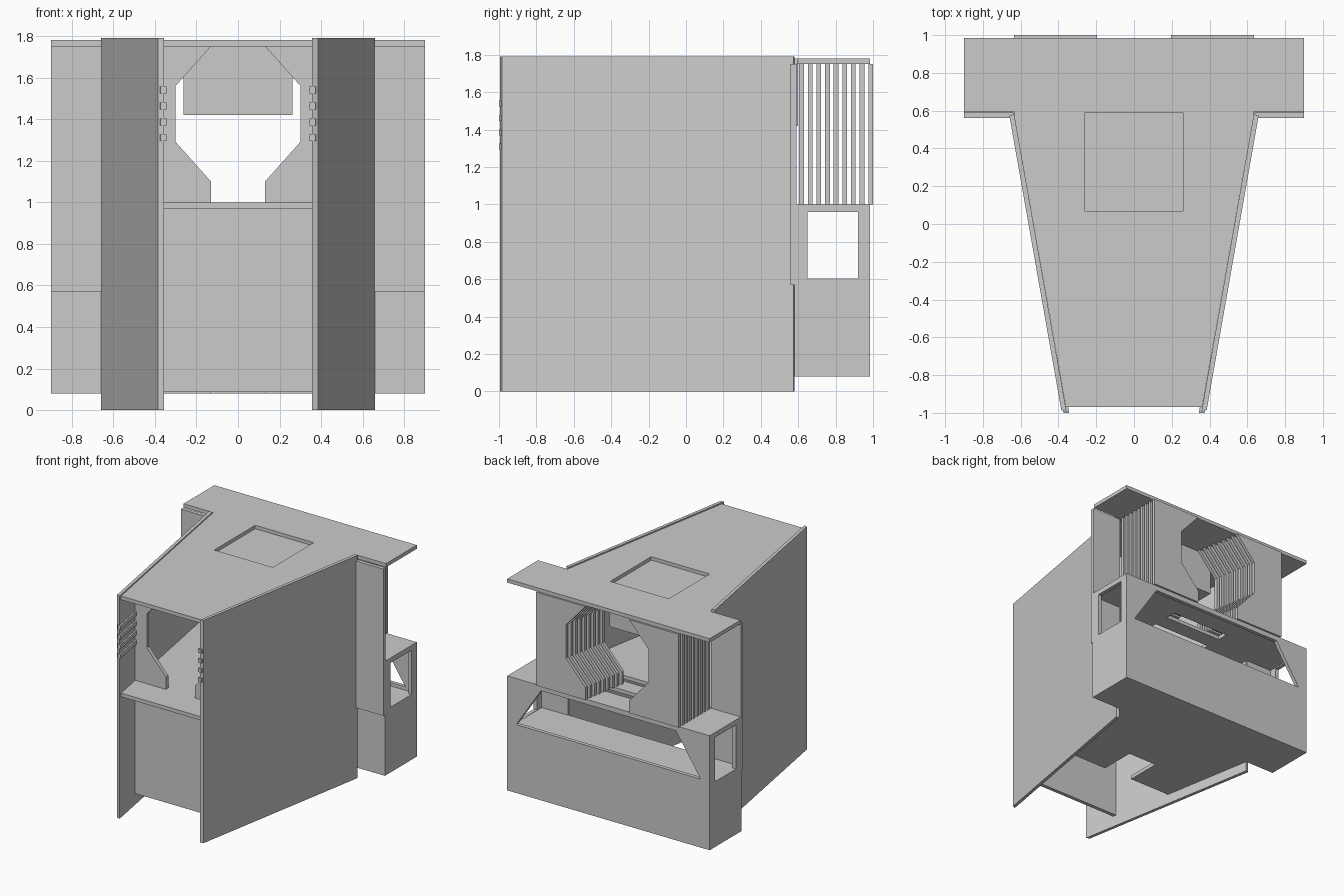
import bpy, bmesh
from mathutils import Vector

if "Cube" in bpy.data.objects:
    bpy.data.objects.remove(bpy.data.objects["Cube"])


def inner_x(y):
    """Inside face of the slanted side wall at depth y."""
    return 0.357 + (y + 0.99) * 0.277 / 1.57


def prism(name, outline, axis, lo, hi, holes=()):
    """Extrude a flat outline (with optional holes) along an axis from lo to hi."""
    def place(a, b):
        return {'x': (lo, a, b), 'y': (a, lo, b), 'z': (a, b, lo)}[axis]
    bm = bmesh.new()
    for loop in (outline, *holes):
        vs = [bm.verts.new(place(*p)) for p in loop]
        for i, v in enumerate(vs):
            bm.edges.new((v, vs[(i + 1) % len(vs)]))
    if holes:
        bmesh.ops.triangle_fill(bm, edges=bm.edges[:], use_beauty=True)
    else:
        bm.faces.new(bm.verts[:])
    ext = bmesh.ops.extrude_face_region(bm, geom=bm.faces[:])
    move = Vector([(hi - lo) if a == axis else 0 for a in 'xyz'])
    bmesh.ops.translate(bm, vec=move, verts=[g for g in ext['geom'] if isinstance(g, bmesh.types.BMVert)])
    bmesh.ops.recalc_face_normals(bm, faces=bm.faces[:])
    bmesh.ops.dissolve_limit(bm, angle_limit=0.01, verts=bm.verts[:], edges=bm.edges[:])
    me = bpy.data.meshes.new(name)
    bm.to_mesh(me)
    bm.free()
    ob = bpy.data.objects.new(name, me)
    bpy.context.collection.objects.link(ob)
    return ob


def pair(ob):
    """Mirror a right-hand part to the left."""
    ob.modifiers.new("Mirror", 'MIRROR').use_mirror_merge = False
    return ob


def rect(a0, a1, b0, b1):
    return [(a0, b0), (a1, b0), (a1, b1), (a0, b1)]


def mirrored(half):
    return half + [(-x, y) for x, y in reversed(half)]


def deck(front, back, wing_y):
    """T-shaped deck: tapered between the walls, wide at the back."""
    return mirrored([(inner_x(front), front), (inner_x(wing_y), wing_y),
                     (0.9, wing_y), (0.9, back)])


# slanted side walls
pair(prism("side_wall", [(0.357, -0.995), (0.385, -0.985), (0.66, 0.575), (0.634, 0.58)],
           'z', 0, 1.79))

# roof with recess, and the box hanging under it
prism("roof", deck(-0.97, 0.985, 0.595), 'z', 1.75, 1.78, [rect(-0.26, 0.26, 0.07, 0.59)])
prism("hanging_box", rect(-0.262, 0.262, 0.068, 0.6), 'z', 1.42, 1.752)

# middle deck with two slots, and the floor with a front notch
prism("middle_deck", deck(-0.97, 0.985, 0.585), 'z', 0.97, 1.0,
      [rect(-0.26, 0.26, 0.7, 0.79), rect(-0.26, 0.26, 0.49, 0.57)])
prism("floor", mirrored([(0.13, 0.1), (0.13, -0.19), (inner_x(-0.19), -0.19),
                         (inner_x(0.585), 0.585), (0.9, 0.585), (0.9, 0.98)]), 'z', 0.08, 0.11)

# front panel under the deck
w = inner_x(-0.7)
prism("lower_front_panel", rect(-w, w, 0.09, 0.97), 'y', -0.73, -0.7)


# gate plates: half outlines around an eight-sided opening
def gate(name, y0, y1, width, grow):
    half = [(width, 1.0), (0.13 + grow, 1.0), (0.13 + grow, 1.1), (0.30 + grow, 1.29),
            (0.30 + grow, 1.56), (0.13 + grow, 1.75), (width, 1.75)]
    pair(prism(name, half, 'y', y0, y1))


gate("front_gate", -0.73, -0.7, w, 0)
for i in range(9):
    y = 0.605 + i * 0.0462
    gate(f"rear_gate_{i + 1}", y, y + 0.025, 0.635, 0.065 * i / 8)

# rails along the inside of the walls
for i, z in enumerate((1.31, 1.386, 1.463, 1.54)):
    path = [(inner_x(-1) - 0.012, -1.0), (inner_x(-1) + 0.018, -1.0),
            (inner_x(-0.7) + 0.018, -0.7), (inner_x(-0.7) - 0.012, -0.7)]
    pair(prism(f"wall_rail_{i + 1}", path, 'z', z - 0.016, z + 0.016))

# wing panels beside the walls
pair(prism("wing_panel", rect(0.637, 0.9, 0.57, 1.75), 'y', 0.56, 0.59))
pair(prism("cabinet_front", rect(0.637, 0.9, 0.08, 0.58), 'y', 0.58, 0.605))

# rear cabinet: pierced sides, back with a tapered opening, inner shelf
pair(prism("cabinet_side", rect(0.585, 0.98, 0.08, 0.985), 'x', 0.87, 0.9,
           [rect(0.65, 0.92, 0.605, 0.96)]))
prism("cabinet_back", rect(-0.9, 0.9, 0.08, 0.985), 'y', 0.955, 0.985,
      [[(-0.82, 0.63), (0.82, 0.63), (0.6, 0.96), (-0.6, 0.96)]])
prism("cabinet_shelf", rect(-0.88, 0.88, 0.585, 0.97), 'z', 0.575, 0.603)
